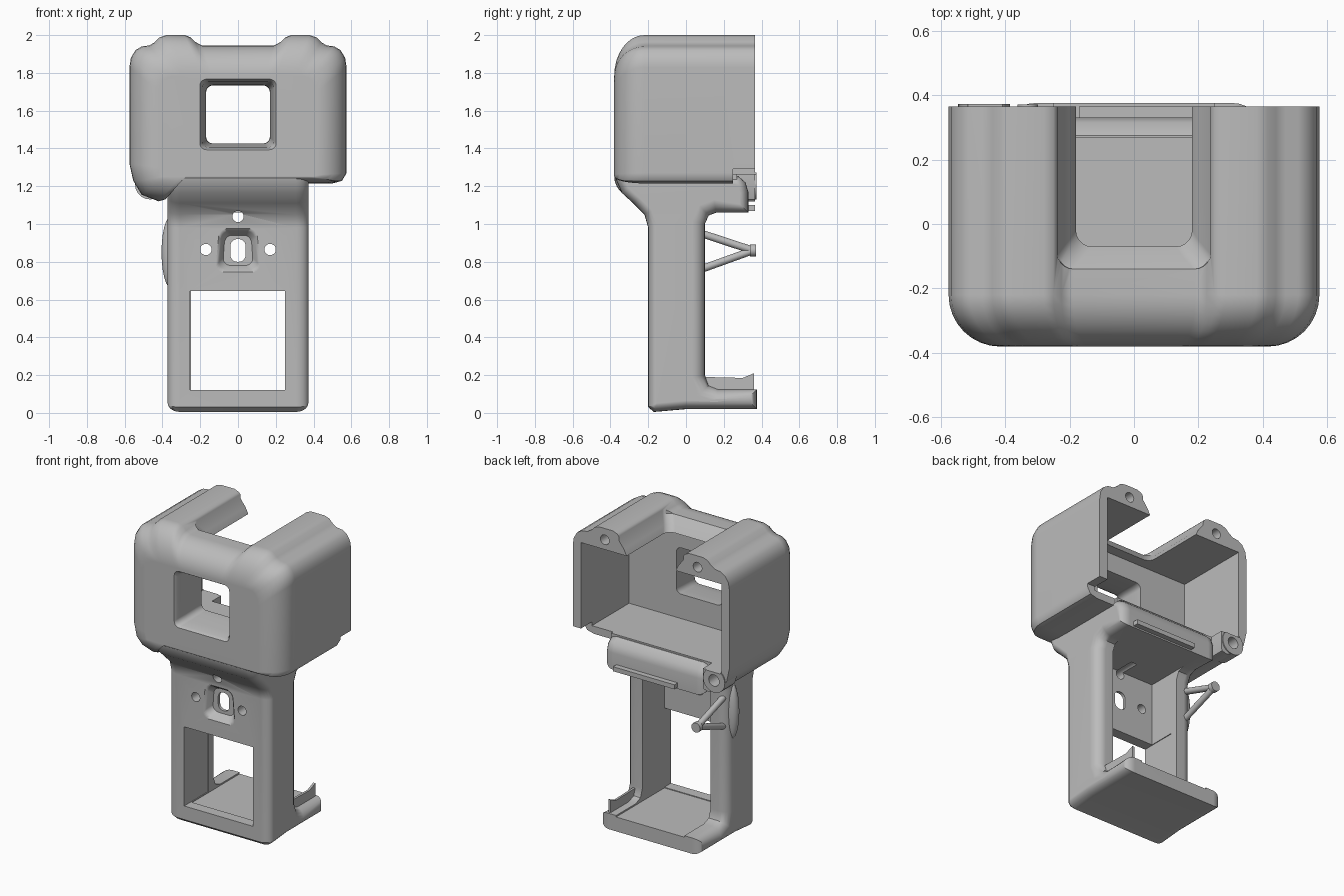
import bpy, bmesh, math
from mathutils import Vector

cube = bpy.data.objects.get("Cube")
if cube:
    bpy.data.objects.remove(cube, do_unlink=True)

grey = bpy.data.materials.new("plain_grey")
grey.use_nodes = True
COLOUR = (0.5, 0.5, 0.5, 1)
grey.diffuse_color = COLOUR
grey.node_tree.nodes["Principled BSDF"].inputs["Base Color"].default_value = COLOUR


def loft(name, rings):
    """Skin a list of equal rings of 3D points and cap both ends."""
    bm = bmesh.new()
    loops = [[bm.verts.new(p) for p in ring] for ring in rings]
    n = len(loops[0])
    for a, b in zip(loops, loops[1:]):
        for i in range(n):
            j = (i + 1) % n
            bm.faces.new((a[i], a[j], b[j], b[i]))
    bm.faces.new(loops[0][::-1])
    bm.faces.new(loops[-1])
    bmesh.ops.recalc_face_normals(bm, faces=bm.faces)
    mesh = bpy.data.meshes.new(name)
    bm.to_mesh(mesh)
    bm.free()
    mesh.materials.append(grey)
    obj = bpy.data.objects.new(name, mesh)
    bpy.context.collection.objects.link(obj)
    return obj


def rounded(cx, cy, hx, hy, r, steps=5):
    """Rounded rectangle as 2D points."""
    pts = []
    for k, (sx, sy) in enumerate(((1, 1), (-1, 1), (-1, -1), (1, -1))):
        for i in range(steps + 1):
            a = math.pi / 2 * (k + i / steps)
            pts.append((cx + sx * (hx - r) + r * math.cos(a),
                        cy + sy * (hy - r) + r * math.sin(a)))
    return pts


def along_y(name, sections):
    """Loft x-z outlines through y positions."""
    return loft(name, [[(x, y, z) for x, z in pts] for y, pts in sections])


def box(name, lo, hi):
    outline = [(lo[0], lo[1]), (hi[0], lo[1]), (hi[0], hi[1]), (lo[0], hi[1])]
    return loft(name, [[(x, y, z) for x, y in outline] for z in (lo[2], hi[2])])


def peg(name, x, z, r, y0, y1):
    return along_y(name, [(y, rounded(x, z, r, r, r * 0.99)) for y in (y0, y1)])


def activate(obj):
    bpy.ops.object.select_all(action="DESELECT")
    obj.select_set(True)
    bpy.context.view_layer.objects.active = obj


def boolean(obj, other, operation="DIFFERENCE"):
    mod = obj.modifiers.new("bool", "BOOLEAN")
    mod.operation, mod.object, mod.solver = operation, other, "EXACT"
    activate(obj)
    bpy.ops.object.modifier_apply(modifier=mod.name)
    bpy.data.objects.remove(other, do_unlink=True)


def inset(pts, d, rear):
    """Move a counter-clockwise outline inward, by more along the rear wall."""
    out = []
    for i, p in enumerate(pts):
        p = Vector(p)
        a = (p - Vector(pts[i - 1])).normalized()
        b = (Vector(pts[(i + 1) % len(pts)]) - p).normalized()
        na, nb = Vector((-a.y, a.x)), Vector((-b.y, b.x))
        depth = d * (rear if .09 < p.x < .18 else 1)
        out.append(p + (na + nb) * depth / (1 + na.dot(nb)))
    return out


# Head shell: outline with two top ridges that fade into the rounded front
TOP, BASE, R = 1.945, 1.22, 0.16
top = [(.575, 1.83), (.567, 1.88), (.543, 1.92), (.51, 1.94), (.47, TOP),
       (.44, 1.963), (.415, 1.988), (.38, 2), (.28, 2), (.25, 1.988),
       (.225, 1.963), (.19, TOP)]
outline = [(.36, 1.215), (.5, 1.215), (.55, 1.228), (.575, 1.27)] + top
outline += [(-x, z) for x, z in reversed(top)]
outline += [(-.575, 1.32), (-.555, 1.23), (-.51, 1.155), (-.42, 1.12),
            (-.385, 1.13), (-.36, 1.215)]


def head_point(x, z, d):
    """Shrink one outline point for a front rounding of depth d."""
    fade = 1 - d / R
    if z < BASE:
        z = BASE + (z - BASE) * fade + .2 * d
    else:
        ridge = max(z - TOP, 0)
        z = BASE + (z - ridge - BASE) * (1 - d / .725) + ridge * fade
        z = max(z, BASE + .2 * d)
    return x * (1 - d / .575), z


sections = []
for i in range(9):
    t = math.pi / 2 * i / 8
    d = R * (1 - math.sin(t))
    sections.append((-.38 + R * (1 - math.cos(t)),
                     [head_point(x, z, d) for x, z in outline]))
sections.append((.365, outline))
head = along_y("head_shell", sections)

# Hinge lug at the lower rear corner
boolean(head, peg("lug", -.465, 1.21, .08, .25, .372), "UNION")

# Head cavity, floor notch and side notch
boolean(head, box("cavity", (-.515, -.14, 1.265), (.515, .6, 1.86)))
boolean(head, box("floor_notch", (-.38, .27, 1), (.37, .6, 1.3)))
boolean(head, box("side_notch", (.36, .25, 1.1), (.7, .6, 1.29)))

# Flared slot in the top, open to the back
levels = ((1.8, .18, -.07), (1.86, .18, -.07), (1.9, .2, -.1),
          (1.945, .235, -.14), (2.1, .25, -.15))
boolean(head, loft("slot", [[(x, y, z) for x, y in
                             rounded(0, (y0 + .8) / 2, hx, (.8 - y0) / 2, .05)]
                            for z, hx, y0 in levels]))

# Front window with softened rim
depths = ((-.5, .21), (-.385, .205), (-.36, .19), (-.3, .183), (-.2, .17), (0, .165))
boolean(head, along_y("window", [(y, rounded(0, 1.58, hx, hx - .015, .035))
                                 for y, hx in depths]))

# Screw holes in the ridges and the lug
for x in (-.34, .34):
    boolean(head, peg("screw_hole", x, 1.925, .032, .24, .5))
boolean(head, peg("lug_hole", -.465, 1.21, .038, .2, .5))

# Grip: side profile with flared neck and two rear flanges
profile = [(-.2, .03), (-.17, .005), (.0, .02), (.375, .02), (.375, .125), (.17, .125),
           (.12, .145), (.1, .2), (.1, 1), (.12, 1.045), (.16, 1.06), (.33, 1.06),
           (.33, 1.17), (.315, 1.22), (.275, 1.255), (-.16, 1.255), (-.16, 1.3),
           (-.375, 1.3), (-.37, 1.235), (-.34, 1.165), (-.28, 1.11), (-.22, 1.05),
           (-.2, .98)]
rings = []
BEVEL, SIDE = 0.045, 0.065
for side in (-1, 1):
    part = []
    for i in range(6):
        t = math.pi / 2 * i / 5
        pts = inset(profile, BEVEL * (1 - math.sin(t)), 1.5)
        part.append([(side * (.372 - SIDE * (1 - math.cos(t))), y, z) for y, z in pts])
    rings += part if side < 0 else part[::-1]
grip = loft("grip_frame", rings)

# Grip pocket, open window, recessed dish and mounting holes
boolean(grip, box("pocket", (-.25, -.13, .115), (.25, .6, 1.06)))
boolean(grip, box("grip_window", (-.255, -.5, .12), (.25, .05, .645)))
dish = []
for y, grow in ((-.3, .02), (-.2, .015), (-.185, 0), (-.15, -.02)):
    pts = rounded(0, .86, .095 + grow, .1 + grow, .04)
    dish.append((y, [(x * (1 - .9 * (z - .86)), z) for x, z in pts]))
boolean(grip, along_y("dish", dish))
boolean(grip, along_y("oval", [(y, rounded(0, .86, .04, .06, .035)) for y in (-.3, 0)]))
for x, z in ((0, 1.04), (-.17, .865), (.17, .865)):
    boolean(grip, peg("mount_hole", x, z, .03, -.4, 0))

# Thin lips on the rear flanges
lip = box("shelf_lip", (-.17, .26, 1.07), (.28, .365, 1.1))
base_lip = loft("base_lip", [[(x, .1, .11), (x, .36, .11), (x, .36, .21),
                              (x, .3, .185), (x, .1, .19)] for x in (.3, .315)])

# Side swelling at the strut root
bpy.ops.mesh.primitive_uv_sphere_add(segments=24, ring_count=12, location=(-.355, .03, .85))
bump = bpy.context.object
bump.name = "side_swelling"
bump.scale = (.05, .04, .19)
bump.data.materials.append(grey)

# V-shaped strut with a round tip
parts = [head, grip, lip, base_lip, bump]
tip = Vector((-.33, .355, .86))
ends = [(Vector((-.33, .05, z)), tip, .02) for z in (.96, .75)]
ends.append((tip - Vector((0, .015, 0)), tip + Vector((0, .015, 0)), .032))
for a, b, r in ends:
    bpy.ops.mesh.primitive_cylinder_add(vertices=16, radius=r, depth=(b - a).length,
                                        location=(a + b) / 2)
    rod = bpy.context.object
    rod.name = "strut"
    rod.rotation_euler = (b - a).to_track_quat("Z", "Y").to_euler()
    rod.data.materials.append(grey)
    parts.append(rod)

# Smooth shading that keeps large flat faces flat
for obj in parts:
    activate(obj)
    bpy.ops.object.shade_smooth_by_angle(angle=math.radians(40))
    obj.modifiers.new("weighted", "WEIGHTED_NORMAL").keep_sharp = True
